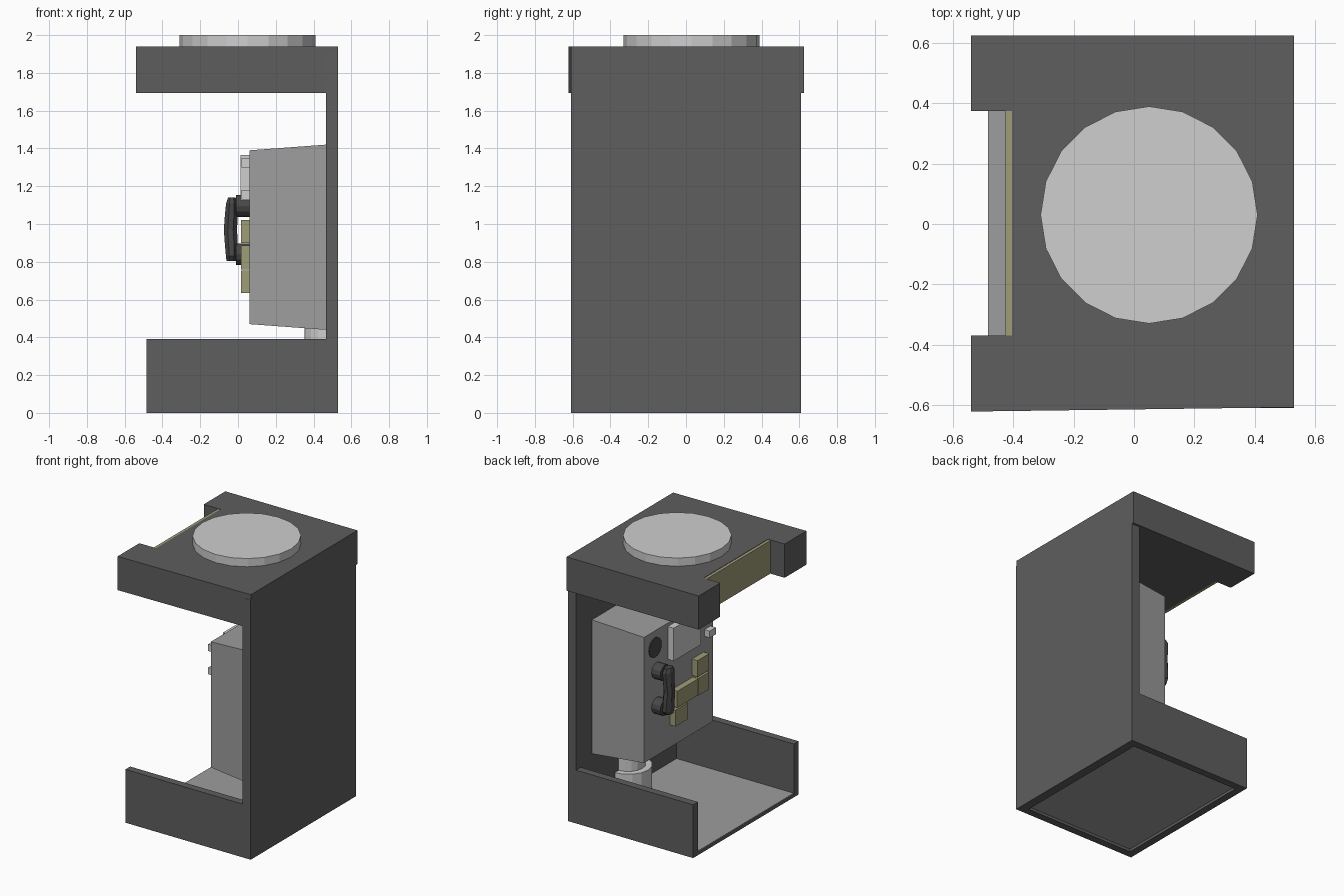
import bpy, bmesh, math
from mathutils import Matrix

if "Cube" in bpy.data.objects:
    bpy.data.objects.remove(bpy.data.objects["Cube"])


def material(name, rgb):
    m = bpy.data.materials.new(name)
    m.diffuse_color = (*rgb, 1)
    m.use_nodes = True
    m.node_tree.nodes["Principled BSDF"].inputs["Base Color"].default_value = m.diffuse_color
    return m


DARK = material("dark_grey", (0.112, 0.112, 0.112))
GREY = material("mid_grey", (0.34, 0.34, 0.34))
LIGHT = material("light_grey", (0.62, 0.62, 0.62))
OLIVE = material("olive", (0.35, 0.34, 0.19))
BLACK = material("charcoal", (0.065, 0.065, 0.068))


def finish(name, bm, mat):
    bmesh.ops.recalc_face_normals(bm, faces=bm.faces)
    me = bpy.data.meshes.new(name)
    bm.to_mesh(me)
    bm.free()
    me.materials.append(mat)
    ob = bpy.data.objects.new(name, me)
    bpy.context.collection.objects.link(ob)
    return ob


def prism(name, pts, z0, z1, mat):
    """Extrude an xy outline from z0 to z1."""
    bm = bmesh.new()
    f = bm.faces.new([bm.verts.new((x, y, z0)) for x, y in pts])
    up = bmesh.ops.extrude_face_region(bm, geom=[f])["geom"]
    bmesh.ops.translate(bm, vec=(0, 0, z1 - z0),
                        verts=[v for v in up if isinstance(v, bmesh.types.BMVert)])
    return finish(name, bm, mat)


def box(name, x, y, z, mat):
    return prism(name, [(x[0], y[0]), (x[1], y[0]), (x[1], y[1]), (x[0], y[1])], z[0], z[1], mat)


def knob(name, x, y, z, r, mat, n=16):
    """Cylinder lying along x."""
    bm = bmesh.new()
    m = Matrix.Translation(((x[0] + x[1]) / 2, y, z)) @ Matrix.Rotation(math.pi / 2, 4, 'Y')
    bmesh.ops.create_cone(bm, cap_ends=True, segments=n, radius1=r, radius2=r,
                          depth=x[1] - x[0], matrix=m)
    return finish(name, bm, mat)


def loft(name, rings, mat):
    """Skin equal-sized rings of points and cap the ends."""
    bm = bmesh.new()
    vs = [[bm.verts.new(p) for p in r] for r in rings]
    n = len(vs[0])
    for a, b in zip(vs, vs[1:]):
        for i in range(n):
            j = (i + 1) % n
            bm.faces.new((a[i], a[j], b[j], b[i]))
    bm.faces.new(vs[0])
    bm.faces.new(vs[-1])
    return finish(name, bm, mat)


# Booth shell: back panel, low side walls, floor with front lip
box("back_panel", (0.465, 0.53), (-0.61, 0.61), (0, 1.9), DARK)
for s, side in ((-1, "front"), (1, "rear")):
    box(side + "_low_wall", (-0.485, 0.465), sorted((s * 0.555, s * 0.61)), (0, 0.39), DARK)
box("floor_lip", (-0.485, -0.43), (-0.555, 0.555), (0, 0.025), DARK)
box("floor", (-0.484, 0.465), (-0.555, 0.555), (0.02, 0.03), GREY)

# Roof with a notch holding the sign, and the round cap
prism("roof", [(-0.54, -0.622), (0.53, -0.608), (0.53, 0.625), (-0.54, 0.625), (-0.54, 0.375),
               (-0.405, 0.375), (-0.405, -0.37), (-0.54, -0.37)], 1.693, 1.94, DARK)
box("roof_sign", (-0.427, -0.405), (-0.37, 0.375), (1.695, 1.937), OLIVE)
prism("roof_cap", [(0.05 + 0.36 * math.cos(i * math.pi / 10), 0.03 + 0.36 * math.sin(i * math.pi / 10))
                   for i in range(20)], 1.94, 2.0, LIGHT)

# Tapered telephone housing
loft("phone_housing", [[(x, -w, lo), (x, w, lo), (x, w, hi), (x, -w, hi)]
                       for x, w, lo, hi in ((0.06, 0.40, 0.47, 1.39), (0.465, 0.425, 0.44, 1.42))], GREY)

# Half-round conduit against the back panel
for name, r, z0, z1 in (("conduit", 0.115, 0.2, 0.46), ("conduit_base", 0.16, 0.03, 0.2)):
    prism(name, [(0.467 - r * math.sin(i * math.pi / 8), r * math.cos(i * math.pi / 8))
                 for i in range(9)], z0, z1, LIGHT)

# Round dark disc, upper plate and small light blocks
knob("coin_disc", (0.054, 0.064), 0.275, 1.27, 0.072, BLACK)
box("instruction_plate", (0.012, 0.06), (-0.19, 0.125), (1.125, 1.365), LIGHT)
for z in (1.13, 1.30):
    box("side_block", (0.018, 0.06), (-0.37, -0.30), (z, z + 0.05), LIGHT)

# Olive button blocks
for y, z in (((-0.29, -0.155), (0.90, 1.02)), ((-0.29, -0.167), (0.76, 0.885)),
             ((-0.163, 0.08), (0.765, 0.885)), ((-0.04, 0.10), (0.635, 0.755))):
    box("button_block", (0.015, 0.06), y, z, OLIVE)

# Handset and its two cups
for z in (1.095, 0.84):
    knob("handset_cup", (-0.01, 0.06), 0.255, z, 0.058, BLACK, 12)
stations = ((0.805, -0.035, 0.026, 0.035), (0.83, -0.034, 0.03, 0.052), (0.90, -0.036, 0.034, 0.046),
            (0.97, -0.04, 0.035, 0.04), (1.04, -0.036, 0.034, 0.046), (1.11, -0.033, 0.03, 0.052),
            (1.14, -0.033, 0.02, 0.035))
rings = []
for z, xc, d, w in stations:
    k = 1 / math.cos(math.pi / 8)
    rings.append([(xc + d * k * math.cos((i + 0.5) * math.pi / 4),
                   0.25 + w * k * math.sin((i + 0.5) * math.pi / 4), z) for i in range(8)])
loft("handset", rings, BLACK)
